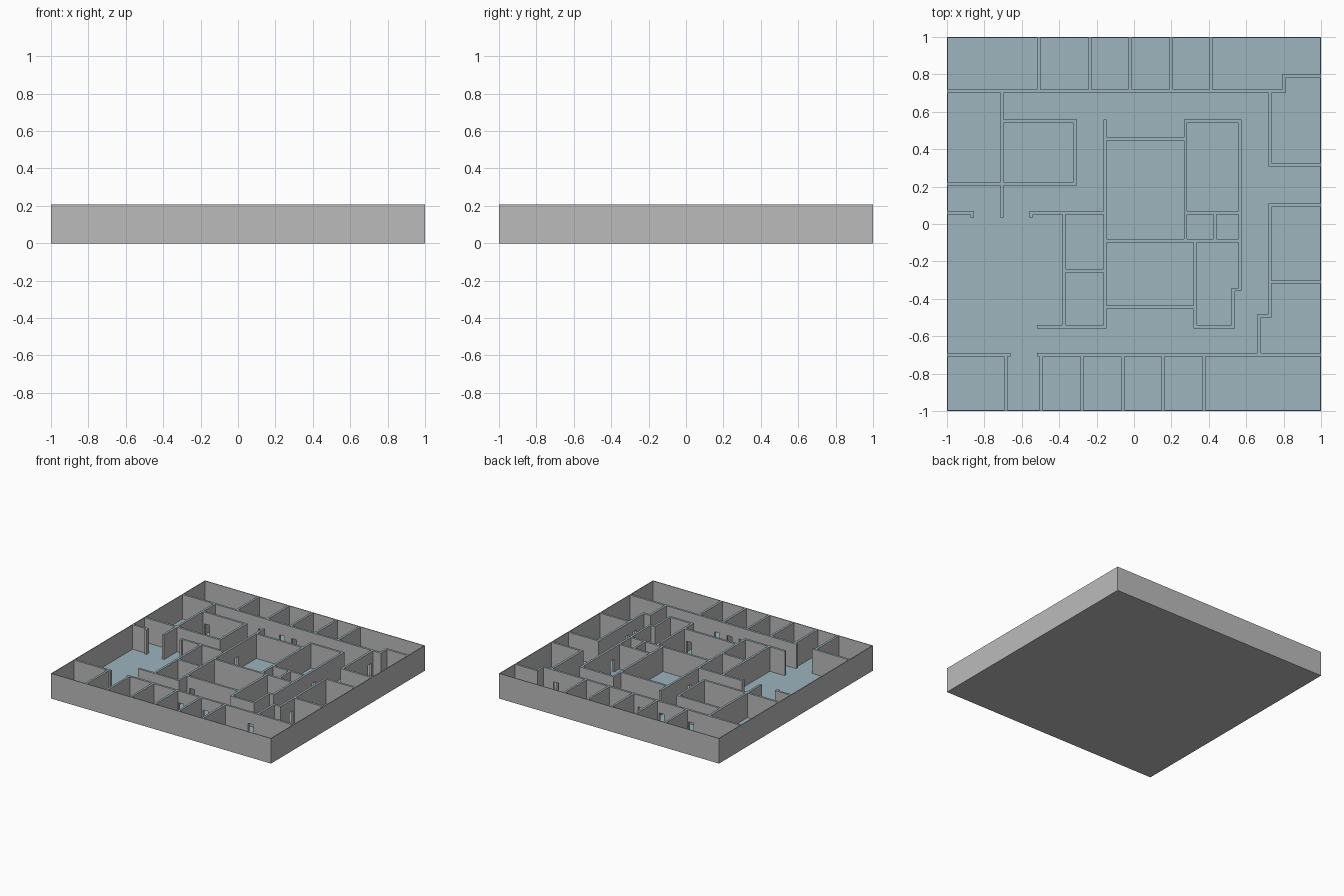
import bpy
import bmesh

cube = bpy.data.objects.get("Cube")
if cube:
    bpy.data.objects.remove(cube)

HEIGHT, FLOOR = 0.206, 0.005
THICK, SHELL = 0.018, 0.006
DOOR_WIDTH, DOOR_TOP = 0.045, 0.11
EDGE = 1 - SHELL


def material(name, colour):
    mat = bpy.data.materials.new(name)
    mat.use_nodes = True
    mat.diffuse_color = colour
    mat.node_tree.nodes["Principled BSDF"].inputs["Base Color"].default_value = colour
    return mat


WALL_GREY = material("wall grey", (0.5, 0.5, 0.5, 1))
TOP_BLUE = material("floor blue", (0.34, 0.46, 0.51, 1))


def add_box(bm, low, high):
    verts = bmesh.ops.create_cube(bm, size=1)["verts"]
    for v in verts:
        for i in range(3):
            v.co[i] = low[i] if v.co[i] < 0 else high[i]


def finish(name, bm):
    # Upward faces are blue, everything else is grey
    bm.normal_update()
    for f in bm.faces:
        f.material_index = 1 if f.normal.z > 0.5 else 0
    mesh = bpy.data.meshes.new(name)
    bm.to_mesh(mesh)
    bm.free()
    mesh.materials.append(WALL_GREY)
    mesh.materials.append(TOP_BLUE)
    bpy.context.collection.objects.link(bpy.data.objects.new(name, mesh))


def wall(bm, axis, at, start, end, doors=()):
    """Straight wall along an axis, opened by low doorways under lintels."""
    half = THICK / 2
    start, end = sorted((start, end))
    start, end = max(start - half, -EDGE), min(end + half, EDGE)

    def piece(a, b, z):
        low, high = [at - half] * 2, [at + half] * 2
        low[axis], high[axis] = a, b
        add_box(bm, low + [z], high + [HEIGHT])

    for centre in sorted(doors):
        a, b = centre - DOOR_WIDTH / 2, centre + DOOR_WIDTH / 2
        piece(start, a, FLOOR)
        piece(a, b, DOOR_TOP)
        start = b
    piece(start, end, FLOOR)


def build(name, along_x=(), along_y=()):
    bm = bmesh.new()
    for spec in along_x:
        wall(bm, 0, *spec)
    for spec in along_y:
        wall(bm, 1, *spec)
    finish(name, bm)


# Floor slab
slab = bmesh.new()
add_box(slab, (-1, -1, 0), (1, 1, FLOOR))
finish("floor_slab", slab)

# Thin outer shell
shell = bmesh.new()
for side in (-1, 1):
    a, b = sorted((side, side * EDGE))
    add_box(shell, (a, -1, 0), (b, 1, HEIGHT))
    add_box(shell, (-EDGE, a, 0), (EDGE, b, HEIGHT))
finish("outer_walls", shell)

# Shared wall lines
north, south = 0.71, -0.7
west_hall, core_w, core_e, core_far = -0.706, -0.155, 0.275, 0.567
east, step_e, step_ne = 0.727, 0.67, 0.8
upper, lower, mid, cross = 0.55, -0.55, 0.06, -0.09

# Row of rooms along the back
build("north_rooms",
      [(north, -1, step_ne, (-0.55, -0.28, -0.09, 0.02, 0.45, 0.68)),
       (0.79, step_ne, 1)],
      [(x, north, 1) for x in (-0.51, -0.235, -0.02, 0.2, 0.41)]
      + [(step_ne, north, 0.79)])

# Row of rooms along the front
build("south_rooms",
      [(south, -1, -0.67),
       (south, -0.51, 1, (-0.32, -0.1, -0.02, 0.09, 0.2, 0.61))],
      [(x, -1, south) for x in (-0.685, -0.495, -0.278, -0.06, 0.155, 0.374)])

# Rooms along the east side
build("east_rooms",
      [(0.317, east, 1), (0.1, east, 1), (-0.31, east, 1), (-0.49, step_e, east)],
      [(east, 0.317, north, (0.66,)),
       (east, -0.49, 0.1, (-0.36, -0.26)),
       (step_e, south, -0.49)])

# Rooms and entrance stubs on the west side
build("west_rooms",
      [(upper, west_hall, -0.315, (-0.66,)), (0.215, -1, -0.315),
       (mid, -1, -0.865), (mid, -0.55, core_w)],
      [(west_hall, 0.045, north), (-0.315, 0.215, upper),
       (-0.865, 0.045, mid), (-0.55, 0.045, mid)])

# Small rooms beside the core
build("core_west_rooms",
      [(lower, -0.51, core_w), (-0.25, -0.374, core_w)],
      [(-0.374, lower, mid)])

# Central block of rooms
build("core_rooms",
      [(0.455, core_w, core_e), (upper, core_e, core_far), (mid, core_e, core_far),
       (cross, core_w, core_far), (-0.445, core_w, 0.327, (-0.1, 0.28)),
       (lower, 0.327, 0.53), (-0.35, 0.53, core_far)],
      [(core_w, lower, upper, (0.19,)), (core_e, cross, upper),
       (core_far, -0.35, upper, (0.16,)), (0.433, cross, mid),
       (0.327, lower, cross), (0.53, lower, -0.35)])
